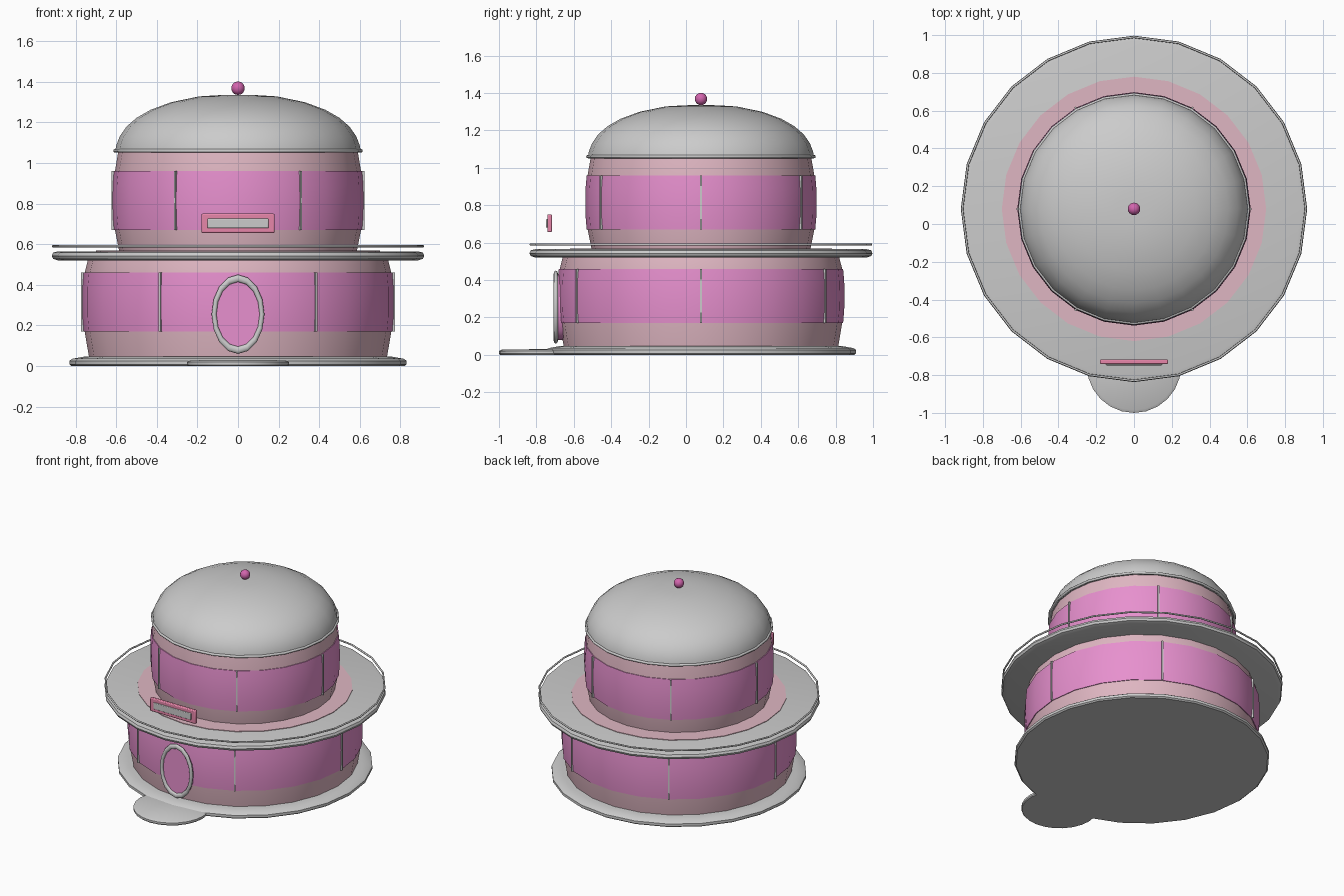
import bpy, bmesh, math
from math import cos, sin, pi, radians

if "Cube" in bpy.data.objects:
    bpy.data.objects.remove(bpy.data.objects["Cube"])

CY = 0.08      # axis of the round house
SEG = 24


def material(name, rgb):
    m = bpy.data.materials.new(name)
    m.diffuse_color = (*rgb, 1)
    m.use_nodes = True
    m.node_tree.nodes["Principled BSDF"].inputs["Base Color"].default_value = m.diffuse_color
    return m


PALE = material("pale_pink", (0.74, 0.47, 0.54))
PINK = material("pink", (0.80, 0.28, 0.62))
ROSE = material("rose", (0.80, 0.24, 0.40))
MAGENTA = material("magenta", (0.65, 0.13, 0.42))


def finish(ob, name, mat=None, angle=35):
    ob.name = ob.data.name = name
    if mat:
        ob.data.materials.append(mat)
    bpy.ops.object.select_all(action='DESELECT')
    ob.select_set(True)
    bpy.context.view_layer.objects.active = ob
    bpy.ops.object.shade_smooth_by_angle(angle=radians(angle))
    return ob


def lathe(name, profile, mat=None, x=0, y=CY, seg=SEG, closed=False):
    """Revolve (radius, z) points, listed bottom to top on the outside."""
    bm = bmesh.new()
    rings = []
    for r, z in profile:
        if r == 0:
            rings.append([bm.verts.new((x, y, z))] * seg)
        else:
            rings.append([bm.verts.new((x + r * cos(2 * pi * i / seg),
                                        y + r * sin(2 * pi * i / seg), z)) for i in range(seg)])
    pairs = list(zip(rings, rings[1:]))
    if closed:
        pairs.append((rings[-1], rings[0]))
    for a, b in pairs:
        for i in range(seg):
            j = (i + 1) % seg
            bm.faces.new(list(dict.fromkeys((a[i], a[j], b[j], b[i]))))
    bmesh.ops.recalc_face_normals(bm, faces=bm.faces)
    me = bpy.data.meshes.new(name)
    bm.to_mesh(me)
    bm.free()
    ob = bpy.data.objects.new(name, me)
    bpy.context.collection.objects.link(ob)
    return finish(ob, name, mat)


def box(name, loc, size, mat=None, turn=0, bevel=0):
    bpy.ops.mesh.primitive_cube_add(size=1, location=loc, rotation=(0, 0, turn))
    ob = bpy.context.object
    ob.scale = size
    bpy.ops.object.transform_apply(location=False, rotation=False, scale=True)
    if bevel:
        mod = ob.modifiers.new("bevel", 'BEVEL')
        mod.width, mod.segments = bevel, 2
    return finish(ob, name, mat)


def ring(name, radius, tube, z, mat=None):
    bpy.ops.mesh.primitive_torus_add(major_radius=radius, minor_radius=tube, major_segments=SEG,
                                     minor_segments=8, location=(0, CY, z))
    return finish(bpy.context.object, name, mat, 50)


# base slab and doorstep
lathe("base", [(0, 0), (0.82, 0), (0.83, 0.008), (0.83, 0.026), (0.815, 0.036),
               (0.76, 0.046), (0, 0.046)])
lathe("doorstep", [(0, 0), (0.245, 0), (0.25, 0.006), (0.25, 0.02), (0.235, 0.028), (0, 0.031)],
      y=-0.75)


# each storey: pale bulging wall, pink band, six ribs
def storey(name, r, bottom, top, z0, z1):
    mid = (z0 + z1) / 2
    lathe(name + "_wall", [(0, bottom), (r - 0.034, bottom), (r - 0.012, z0), (r - 0.004, mid),
                           (r - 0.012, z1), (r - 0.03, top), (0, top)], PALE)
    lathe(name + "_band", [(r - 0.03, z0), (r - 0.007, z0), (r - 0.001, z0 + 0.07), (r, mid),
                           (r - 0.001, z1 - 0.07), (r - 0.007, z1), (r - 0.03, z1)], PINK, closed=True)
    for k in range(6):
        a = k * pi / 3
        box(f"{name}_rib_{k + 1}", ((r - 0.005) * cos(a), CY + (r - 0.005) * sin(a), mid),
            (0.02, 0.01, z1 - z0), turn=a)


storey("lower", 0.767, 0.04, 0.53, 0.17, 0.46)
storey("upper", 0.618, 0.56, 1.065, 0.67, 0.96)

# balcony, its pink floor ring and rail
lathe("balcony", [(0, 0.52), (0.885, 0.52), (0.91, 0.528), (0.917, 0.543), (0.91, 0.559),
                  (0.885, 0.565), (0, 0.565)])
lathe("balcony_floor", [(0, 0.56), (0.70, 0.56), (0.70, 0.569), (0, 0.569)], PALE)
ring("balcony_rail", 0.91, 0.006, 0.59)

# domed roof with rim and knob
lathe("roof", [(0, 1.055), (0.605, 1.055), (0.60, 1.085), (0.583, 1.13), (0.55, 1.178),
               (0.50, 1.222), (0.43, 1.262), (0.33, 1.299), (0.19, 1.328), (0.09, 1.334), (0, 1.336)])
ring("roof_rim", 0.605, 0.009, 1.06)
bpy.ops.mesh.primitive_uv_sphere_add(segments=16, ring_count=10, radius=0.033, location=(0, CY, 1.368))
finish(bpy.context.object, "roof_knob", MAGENTA, 60)

# oval door and frame
bpy.ops.mesh.primitive_cylinder_add(vertices=16, radius=0.118, depth=0.05,
                                    location=(0, -0.668, 0.255), rotation=(pi / 2, 0, 0))
bpy.context.object.scale = (1, 1.5, 1)
finish(bpy.context.object, "door", PINK)
bpy.ops.mesh.primitive_torus_add(major_radius=0.118, minor_radius=0.012, major_segments=16,
                                 minor_segments=8, location=(0, -0.696, 0.255),
                                 rotation=(pi / 2, 0, 0))
bpy.context.object.scale = (1, 1.5, 1)
finish(bpy.context.object, "door_frame", None, 60)

# sign board above the door
box("sign_frame", (0, -0.729, 0.703), (0.36, 0.025, 0.095), ROSE, bevel=0.006)
box("sign_panel", (0, -0.738, 0.703), (0.30, 0.02, 0.047), bevel=0.004)
